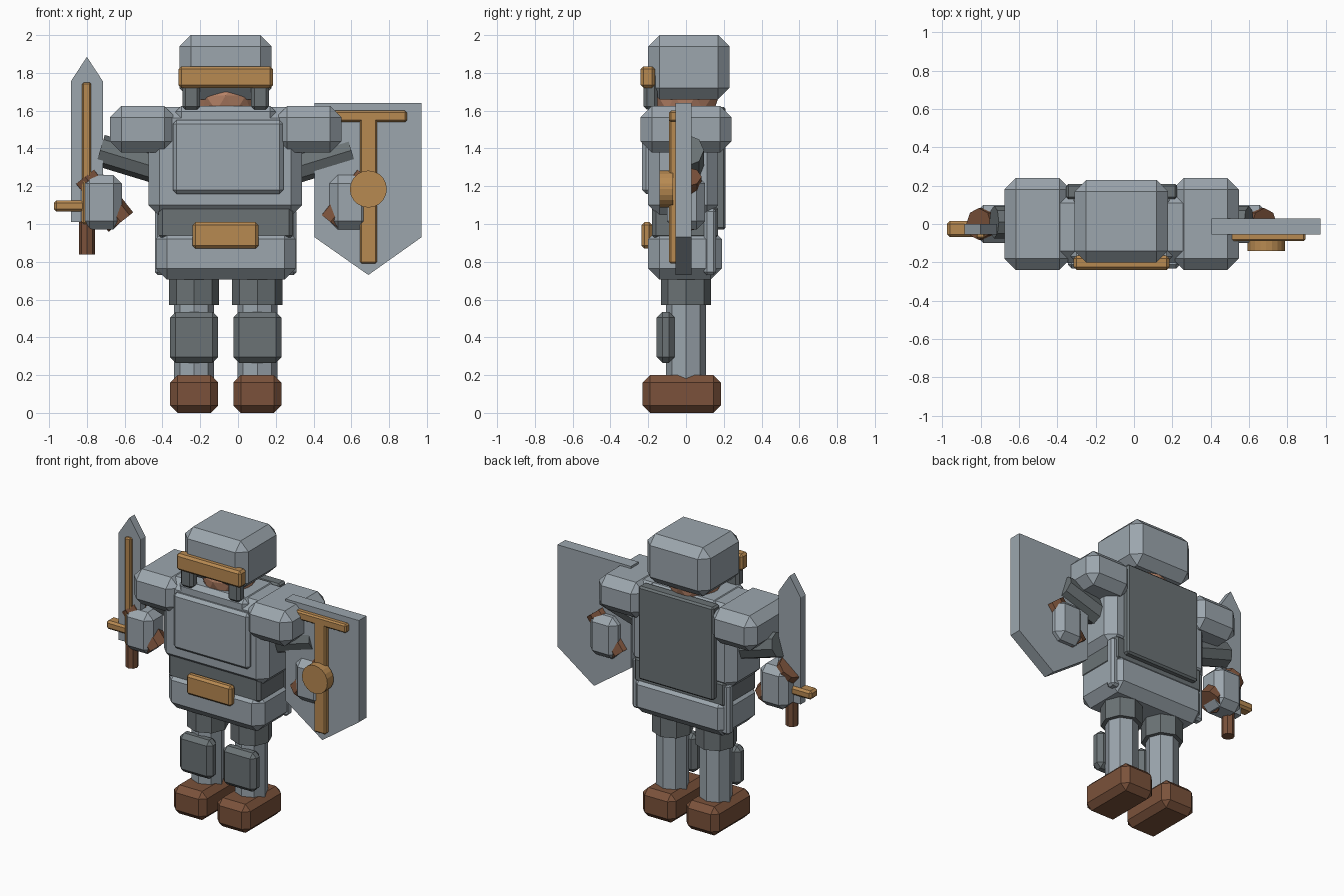
import bpy, bmesh, math
from mathutils import Vector

if "Cube" in bpy.data.objects:
    bpy.data.objects.remove(bpy.data.objects["Cube"])

CX = -0.065  # mirror plane of the body


def mat(name, srgb):
    m = bpy.data.materials.new(name)
    m.diffuse_color = [((c + 0.055) / 1.055) ** 2.4 for c in srgb] + [1]
    m.use_nodes = True
    m.node_tree.nodes["Principled BSDF"].inputs["Base Color"].default_value = m.diffuse_color
    return m


STEEL = mat("steel", (0.61, 0.65, 0.68))
DARK = mat("dark_steel", (0.42, 0.45, 0.46))
GOLD = mat("brass", (0.72, 0.54, 0.32))
BROWN = mat("brown_leather", (0.48, 0.32, 0.23))
SKIN = mat("skin", (0.74, 0.53, 0.42))


def finish(name, bm, m):
    bmesh.ops.recalc_face_normals(bm, faces=bm.faces)
    me = bpy.data.meshes.new(name)
    bm.to_mesh(me)
    bm.free()
    me.materials.append(m)
    ob = bpy.data.objects.new(name, me)
    bpy.context.collection.objects.link(ob)
    return ob


def box(name, xr, yr, zr, m, bevel=0.0):
    """Chamfered box from its ranges."""
    bm = bmesh.new()
    bmesh.ops.create_cube(bm, size=1)
    for v in bm.verts:
        v.co = [(r[0] + r[1]) / 2 + c * (r[1] - r[0]) for c, r in zip(v.co, (xr, yr, zr))]
    if bevel:
        bmesh.ops.bevel(bm, geom=bm.edges[:], offset=bevel, segments=1, affect='EDGES')
    return finish(name, bm, m)


def rod(name, a, b, r, m, sides=8):
    """Cylinder between two points."""
    a, b = Vector(a), Vector(b)
    bm = bmesh.new()
    bmesh.ops.create_cone(bm, cap_ends=True, segments=sides, radius1=r, radius2=r, depth=(b - a).length)
    ob = finish(name, bm, m)
    ob.rotation_euler = (b - a).to_track_quat('Z', 'Y').to_euler()
    ob.location = (a + b) / 2
    return ob


def plate(name, outline, y0, y1, m):
    """Front outline extruded along y."""
    bm = bmesh.new()
    f = bm.faces.new([bm.verts.new((x, y0, z)) for x, z in outline])
    ext = bmesh.ops.extrude_face_region(bm, geom=[f])["geom"]
    for v in ext:
        if isinstance(v, bmesh.types.BMVert):
            v.co.y = y1
    return finish(name, bm, m)


# Head and helmet
bm = bmesh.new()
bmesh.ops.create_icosphere(bm, subdivisions=2, radius=0.18)
finish("head", bm, SKIN).location = (CX, -0.005, 1.68)
box("helmet", (-0.31, 0.178), (-0.2, 0.23), (1.66, 2.0), STEEL, 0.06)
box("visor_band", (-0.315, 0.185), (-0.24, -0.165), (1.72, 1.835), GOLD, 0.015)

# Torso
box("torso", (-0.475, 0.34), (-0.2, 0.17), (1.04, 1.62), STEEL, 0.06)
box("chest_plate", (-0.345, 0.24), (-0.232, -0.15), (1.16, 1.55), STEEL, 0.02)
box("collar", (-0.33, 0.2), (-0.2, 0.15), (1.5, 1.625), STEEL, 0.03)
box("back_panel", (-0.355, 0.225), (0.13, 0.21), (0.97, 1.62), DARK, 0.012)
box("waist", (-0.42, 0.29), (-0.18, 0.17), (0.92, 1.1), DARK, 0.02)
box("hip_armor", (-0.435, 0.305), (-0.2, 0.19), (0.705, 0.98), STEEL, 0.06)
box("buckle", (-0.24, 0.108), (-0.235, -0.18), (0.87, 1.01), GOLD, 0.015)

# Mirrored parts: s = -1 is the sword side, s = 1 the shield side
for s, side in ((-1, "right"), (1, "left")):
    def X(a, b):
        return tuple(sorted((CX + s * a, CX + s * b)))

    box(side + "_cheek_guard", X(0.135, 0.23), (-0.225, -0.15), (1.605, 1.8), DARK, 0.018)
    box(side + "_shoulder", X(0.265, 0.612), (-0.24, 0.24), (1.378, 1.625), STEEL, 0.06)
    box(side + "_hip_plate", X(0.31, 0.375), (0.095, 0.16), (0.73, 1.08), STEEL, 0.015)

    # Arm and gauntlet
    rod(side + "_upper_arm", (CX + s * 0.32, 0.01, 1.285), (CX + s * 0.665, 0.01, 1.39), 0.085, DARK)
    rod(side + "_forearm", (CX + s * 0.745, 0, 1.25), (CX + s * 0.555, 0, 1.01), 0.083, BROWN)
    box(side + "_gauntlet", X(0.55, 0.765), (-0.1, 0.1), (0.97, 1.26), STEEL, 0.045)

    # Leg and boot
    lx = CX + s * 0.1675
    rod(side + "_thigh", (lx, 0, 0.57), (lx, 0, 0.8), 0.133, DARK)
    rod(side + "_lower_leg", (lx, 0, 0.15), (lx, 0, 0.6), 0.106, STEEL)
    box(side + "_shin_guard", X(0.04, 0.295), (-0.155, -0.06), (0.265, 0.535), DARK, 0.03)
    box(side + "_boot", X(0.04, 0.295), (-0.23, 0.185), (0, 0.2), BROWN, 0.04)

# Sword
plate("sword_blade", [(-0.885, 1.01), (-0.715, 1.01), (-0.715, 1.755), (-0.8, 1.885), (-0.885, 1.755)],
      -0.055, 0.0, STEEL)
box("blade_ridge", (-0.825, -0.778), (-0.075, -0.04), (1.0, 1.75), GOLD, 0.008)
box("sword_guard", (-0.975, -0.625), (-0.068, 0.015), (1.065, 1.125), GOLD, 0.014)
rod("sword_grip", (-0.8, -0.027, 0.838), (-0.8, -0.027, 1.08), 0.042, BROWN)

# Shield
plate("shield", [(0.405, 1.64), (0.405, 0.93), (0.69, 0.73), (0.972, 0.93), (0.972, 1.64)],
      -0.055, 0.03, STEEL)
box("shield_crossbar", (0.49, 0.895), (-0.09, -0.045), (1.54, 1.6), GOLD, 0.01)
box("shield_upright", (0.645, 0.737), (-0.09, -0.045), (0.79, 1.57), GOLD, 0.01)
rod("shield_boss", (0.69, -0.07, 1.185), (0.69, -0.14, 1.185), 0.098, GOLD, 20)
